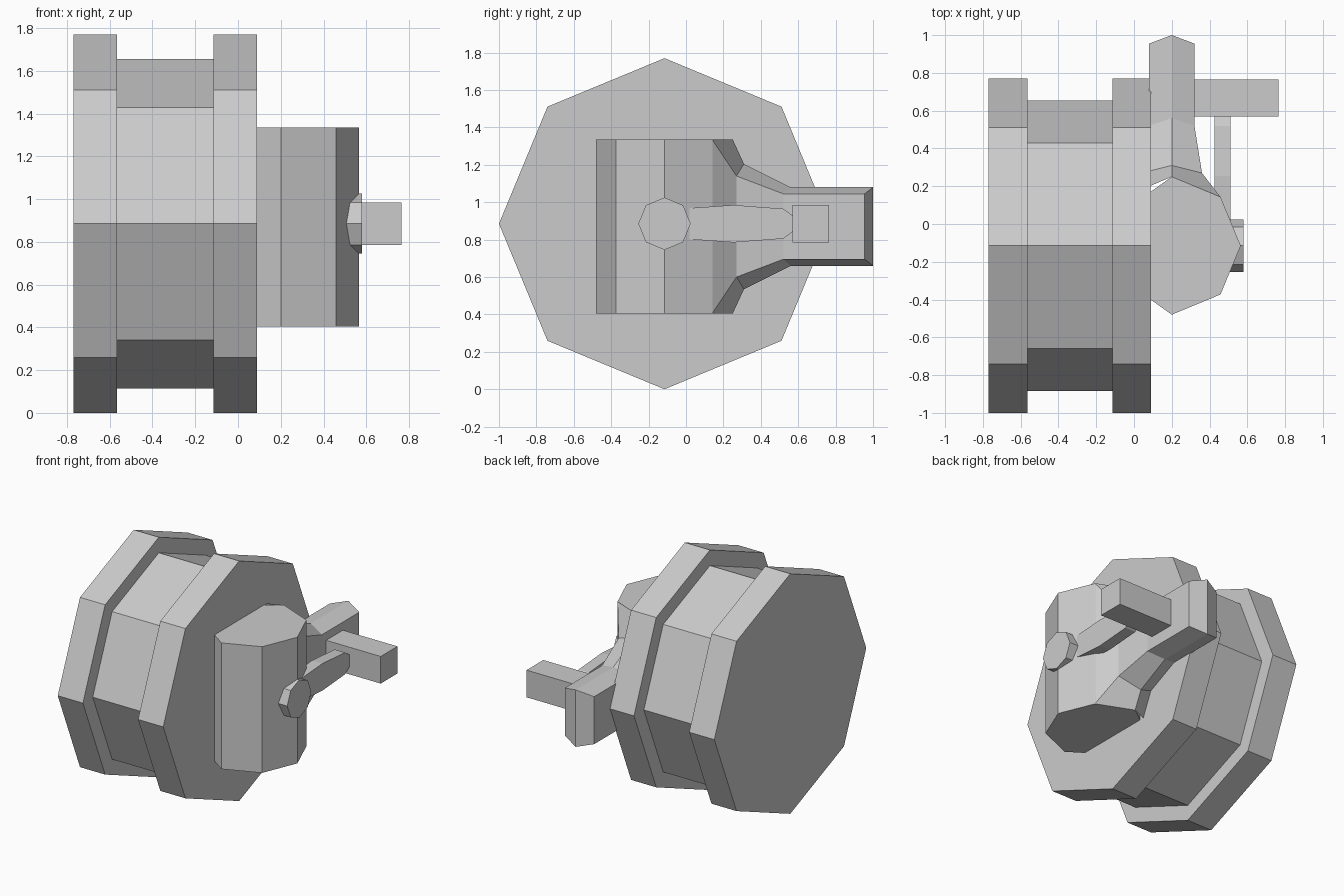
import bpy, bmesh, math

cube = bpy.data.objects.get("Cube")
if cube:
    bpy.data.objects.remove(cube, do_unlink=True)

grey = bpy.data.materials.new("plain grey")
grey.use_nodes = True
COLOUR = (0.6, 0.6, 0.6, 1)
grey.diffuse_color = COLOUR
grey.node_tree.nodes["Principled BSDF"].inputs["Base Color"].default_value = COLOUR

AXIS_Y, AXIS_Z = -0.115, 0.885    # spool axis
BODY_X, BODY_Z = 0.2, 0.87        # housing centre


def loft(name, rings):
    """Skin matching rings of points and cap both ends."""
    bm = bmesh.new()
    rows = [[bm.verts.new(p) for p in ring] for ring in rings]
    n = len(rows[0])
    for a, b in zip(rows, rows[1:]):
        for i in range(n):
            j = (i + 1) % n
            bm.faces.new((a[i], a[j], b[j], b[i]))
    bm.faces.new(rows[0])
    bm.faces.new(rows[-1])
    bmesh.ops.recalc_face_normals(bm, faces=bm.faces)
    mesh = bpy.data.meshes.new(name)
    bm.to_mesh(mesh)
    bm.free()
    mesh.materials.append(grey)
    obj = bpy.data.objects.new(name, mesh)
    bpy.context.collection.objects.link(obj)
    return obj


def octagon(radius):
    return [(radius * math.cos(k * math.pi / 4), radius * math.sin(k * math.pi / 4))
            for k in range(8)]


def turned(name, profile):
    """Eight-sided turning about the spool axis from (x, radius) steps."""
    loft(name, [[(x, AXIS_Y + u, AXIS_Z + v) for u, v in octagon(r)]
                for x, r in profile])


# Spool with two raised flanges
turned("spool", [(-0.77, 0.885), (-0.565, 0.885), (-0.565, 0.77),
                 (-0.115, 0.77), (-0.115, 0.885), (0.09, 0.885)])

# Upright gear housing, its inner side buried in the spool
outline = [(max(BODY_X + u, 0.05), AXIS_Y + v) for u, v in octagon(0.365)]
loft("gear_housing", [[(x, y, z) for x, y in outline] for z in (0.405, 1.335)])

# Mounting stem: ridge y, side y, half width, ridge and side half heights
sections = [(0.25, 0.14, 0.26, 0.465, 0.465), (0.31, 0.27, 0.16, 0.335, 0.27),
            (0.56, 0.52, 0.12, 0.21, 0.175), (1.0, 0.955, 0.12, 0.21, 0.175)]
rings = []
for ridge_y, side_y, w, ridge_h, side_h in sections:
    rings.append([(BODY_X + sx * w, ridge_y if sx == 0 else side_y,
                   BODY_Z + sz * (ridge_h if sx == 0 else side_h))
                  for sx, sz in ((-1, 1), (0, 1), (1, 1), (1, -1), (0, -1), (-1, -1))])
stem = loft("mounting_stem", rings)
# Fold the rear end along its centre ridge
bm = bmesh.new()
bm.from_mesh(stem.data)
for level in (0.25, 1.0):
    pair = [v for v in bm.verts
            if abs(v.co.x - BODY_X) < 0.001 and abs(v.co.y - level) < 0.001]
    bmesh.ops.connect_verts(bm, verts=pair)
bm.to_mesh(stem.data)
bm.free()

# Crank hub
turned("crank_hub", [(0.42, 0.14), (0.58, 0.14)])

# Crank arm, a flat plate with a tapered end
half = [(-0.05, 0.075), (0.04, 0.085), (0.255, 0.1), (0.52, 0.08), (0.575, 0.04)]
plate = [(y, AXIS_Z + h) for y, h in half] + [(y, AXIS_Z - h) for y, h in reversed(half)]
loft("crank_arm", [[(x, y, z) for y, z in plate] for x in (0.425, 0.51)])

# Square crank grip
square = [(0.57, 0.785), (0.765, 0.785), (0.765, 0.985), (0.57, 0.985)]
loft("crank_grip", [[(x, y, z) for y, z in square] for x in (0.31, 0.765)])
